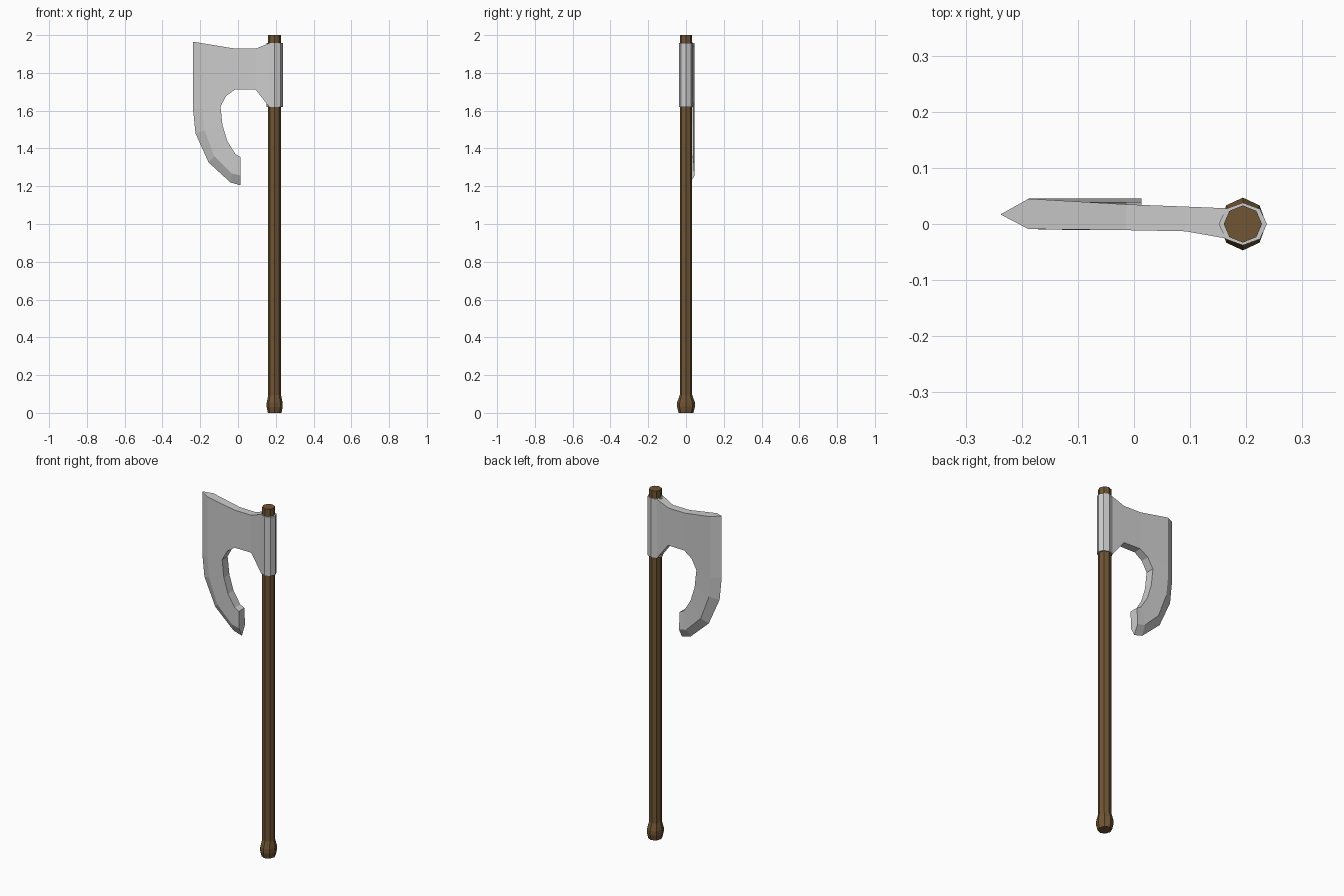
import bpy, bmesh
from math import cos, sin, pi

if "Cube" in bpy.data.objects:
    bpy.data.objects.remove(bpy.data.objects["Cube"])

CX = 0.194  # shaft axis


def make_object(name, bm, color=None):
    bmesh.ops.recalc_face_normals(bm, faces=bm.faces)
    me = bpy.data.meshes.new(name)
    bm.to_mesh(me)
    bm.free()
    ob = bpy.data.objects.new(name, me)
    bpy.context.collection.objects.link(ob)
    if color:
        mat = bpy.data.materials.new(name + "_colour")
        mat.diffuse_color = color
        mat.use_nodes = True
        mat.node_tree.nodes["Principled BSDF"].inputs["Base Color"].default_value = mat.diffuse_color
        me.materials.append(mat)
    return ob


def lathe(name, profile, color=None, sides=8):
    """Octagonal turned part; profile = (x radius, y radius, z)."""
    bm = bmesh.new()
    rings = [[bm.verts.new((CX + rx * cos(2 * pi * i / sides),
                            ry * sin(2 * pi * i / sides), z))
              for i in range(sides)] for rx, ry, z in profile]
    for a, b in zip(rings, rings[1:]):
        for i in range(sides):
            j = (i + 1) % sides
            bm.faces.new((a[i], a[j], b[j], b[i]))
    bm.faces.new(rings[0])
    bm.faces.new(rings[-1])
    return make_object(name, bm, color)


def loft(name, sections):
    """Closed loft through matching cross-section loops."""
    bm = bmesh.new()
    rings = [[bm.verts.new(p) for p in s] for s in sections]
    n = len(rings[0])
    for a, b in zip(rings, rings[1:]):
        for i in range(n):
            j = (i + 1) % n
            bm.faces.new((a[i], a[j], b[j], b[i]))
    bm.faces.new(rings[0])
    bm.faces.new(rings[-1])
    return make_object(name, bm)


# Wooden shaft with flared butt
lathe("shaft", [(0.036, 0.039, 0), (0.042, 0.047, 0.03), (0.042, 0.047, 0.055),
                (0.034, 0.033, 0.095), (0.034, 0.033, 2.0)],
      (0.16, 0.09, 0.035, 1))

# Metal sleeve around the shaft
lathe("sleeve", [(0.043, 0.038, 1.62), (0.043, 0.038, 1.957)])

# Neck joining sleeve to blade: x, bottom z, top z, front y, back y
neck = [(0.165, 1.62, 1.957, -0.026, 0.028),
        (0.092, 1.713, 1.928, -0.013, 0.031),
        (-0.013, 1.713, 1.928, -0.011, 0.035)]
loft("neck", [[(x, f, lo), (x, f, hi), (x, b, hi), (x, b, lo)]
              for x, lo, hi, f, b in neck])

# Bearded blade: inner edge, bevel line and cutting edge, from top to hook tip
inner = [(-0.013, 1.928), (-0.013, 1.713), (-0.061, 1.68), (-0.093, 1.623),
         (-0.082, 1.523), (-0.056, 1.438), (-0.013, 1.369), (0.013, 1.355)]
bevel = [(-0.188, 1.957), (-0.188, 1.76), (-0.188, 1.68), (-0.188, 1.607),
         (-0.177, 1.496), (-0.125, 1.358), (-0.034, 1.268), (0.013, 1.257)]
edge = [(-0.238, 1.965), (-0.238, 1.76), (-0.238, 1.68), (-0.238, 1.607),
        (-0.225, 1.48), (-0.156, 1.326), (-0.04, 1.22), (0.013, 1.205)]
back = [0.035, 0.035, 0.037, 0.039, 0.039, 0.039, 0.039, 0.039]
loft("blade", [[(ix, -0.011, iz), (bx, -0.009, bz), (ex, 0.017, ez),
                (bx, 0.045, bz), (ix, y, iz)]
               for (ix, iz), (bx, bz), (ex, ez), y in zip(inner, bevel, edge, back)])
